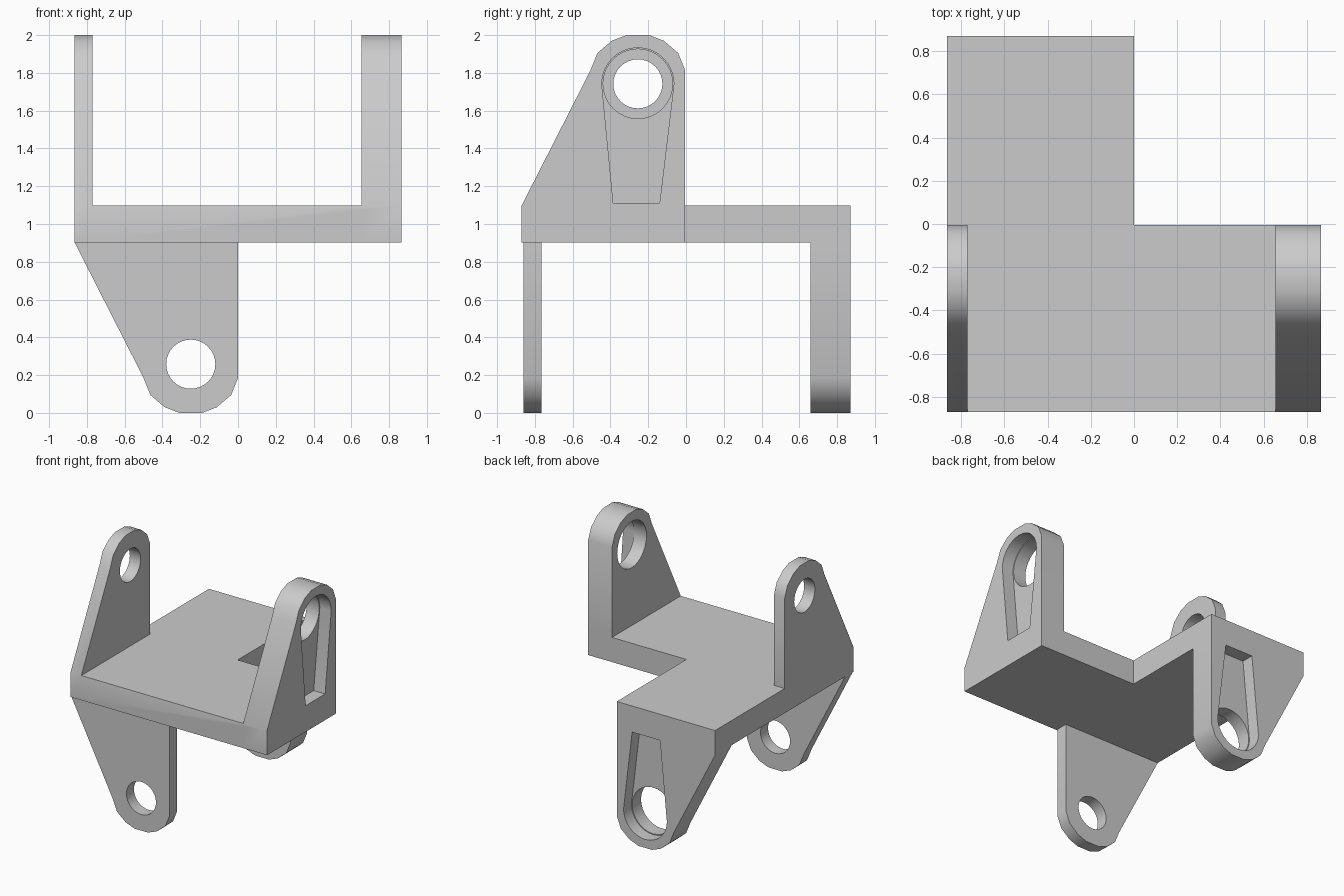
import bpy
import bmesh
from math import cos, sin, pi
from mathutils import Matrix

cube = bpy.data.objects.get("Cube")
if cube:
    bpy.data.objects.remove(cube, do_unlink=True)

GREY = (0.6, 0.6, 0.6, 1)
grey = bpy.data.materials.new("plain grey")
grey.use_nodes = True
grey.diffuse_color = GREY
grey.node_tree.nodes["Principled BSDF"].inputs["Base Color"].default_value = GREY

LOW, HIGH = 0.902, 1.098           # underside and top of the plate
SIDE, FRONT = 0.865, -0.87         # plate half width and front edge
AXIS_Y, AXIS_Z = -0.255, 1.742     # centre of the pivot holes
# Turns the upper arm pair into the lower pair
FLIP = Matrix(((0, 1, 0, 0.005), (1, 0, 0, 0.005), (0, 0, -1, 2), (0, 0, 0, 1)))


def prism(name, points, extrude, matrix=None):
    """Solid made by sweeping a flat outline along a vector."""
    bm = bmesh.new()
    face = bm.faces.new([bm.verts.new(p) for p in points])
    swept = bmesh.ops.extrude_face_region(bm, geom=[face])["geom"]
    bmesh.ops.translate(bm, vec=extrude,
                        verts=[v for v in swept if isinstance(v, bmesh.types.BMVert)])
    if matrix:
        bm.transform(matrix)
    bmesh.ops.recalc_face_normals(bm, faces=bm.faces)
    mesh = bpy.data.meshes.new(name)
    bm.to_mesh(mesh)
    bm.free()
    mesh.materials.append(grey)
    obj = bpy.data.objects.new(name, mesh)
    bpy.context.collection.objects.link(obj)
    return obj


def side_prism(name, outline, x0, x1, matrix):
    return prism(name, [(x0, y, z) for y, z in outline], (x1 - x0, 0, 0), matrix)


def combine(target, tool, operation):
    """Apply a boolean and discard the tool."""
    tool.hide_render = True
    mod = target.modifiers.new("combine", "BOOLEAN")
    mod.object, mod.operation, mod.solver = tool, operation, "EXACT"
    bpy.context.view_layer.objects.active = target
    bpy.ops.object.modifier_apply(modifier=mod.name)
    bpy.data.objects.remove(tool, do_unlink=True)


def arc(radius, start, end, steps):
    angles = [start + (end - start) * i / steps for i in range(steps + 1)]
    return [(AXIS_Y + radius * cos(a), AXIS_Z + radius * sin(a)) for a in angles]


# Arm outline: sloped front, straight back, faceted rounded tip
tip = [(0.25, 1.815), (0.214, 1.905), (0.138, 1.97), (0.06, 2.0)]
arm = [(FRONT, HIGH), (FRONT, LOW), (-0.005, LOW)]
arm += [(AXIS_Y + d, z) for d, z in tip]
arm += [(AXIS_Y - d, z) for d, z in reversed(tip)]

small_hole = arc(0.13, 0, 2 * pi, 32)[:-1]
large_hole = arc(0.184, 0, 2 * pi, 32)[:-1]
# Tapered recess with a round end
slot = [(-0.385, 1.11), (-0.14, 1.11)] + arc(0.191, 0, pi, 16)

# L-shaped plate
corner = -0.005
plate = [(-SIDE, FRONT), (SIDE, FRONT), (SIDE, corner),
         (0, corner), (0, -FRONT), (-SIDE, -FRONT)]
bracket = prism("joint_bracket", [(x, y, LOW) for x, y in plate], (0, 0, HIGH - LOW))

# Upper and lower pairs: a thin arm, and a thick arm with an outer recess
for level, matrix in (("upper", None), ("lower", FLIP)):
    thin = side_prism(level + "_thin_arm", arm, -SIDE, -0.77, matrix)
    combine(thin, side_prism("hole_cutter", small_hole, -1, -0.6, matrix), "DIFFERENCE")
    thick = side_prism(level + "_thick_arm", arm, 0.655, SIDE, matrix)
    combine(thick, side_prism("hole_cutter", large_hole, 0.5, 1, matrix), "DIFFERENCE")
    combine(thick, side_prism("slot_cutter", slot, 0.765, 1, matrix), "DIFFERENCE")
    combine(bracket, thin, "UNION")
    combine(bracket, thick, "UNION")

# Soft shading on the rounded tips and bores only
bpy.ops.object.select_all(action="DESELECT")
bracket.select_set(True)
bpy.context.view_layer.objects.active = bracket
bpy.ops.object.shade_smooth_by_angle(angle=pi / 6)
